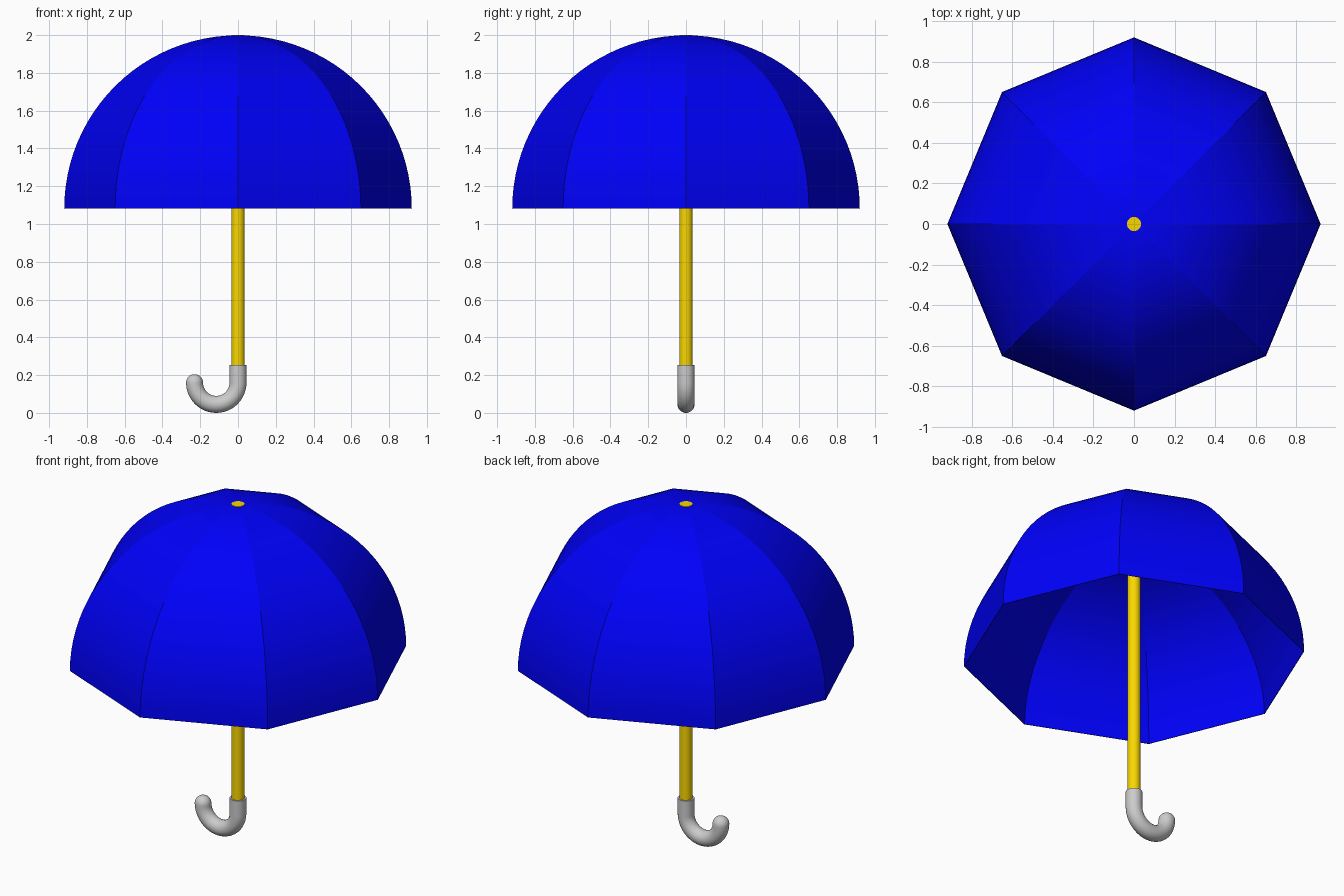
import bpy, bmesh
from math import sin, cos, pi, radians
from mathutils import Vector

if "Cube" in bpy.data.objects:
    bpy.data.objects.remove(bpy.data.objects["Cube"])


def material(name, rgb):
    m = bpy.data.materials.new(name)
    m.diffuse_color = (*rgb, 1)
    m.use_nodes = True
    m.node_tree.nodes["Principled BSDF"].inputs["Base Color"].default_value = m.diffuse_color
    return m


def finish(name, bm, mat=None):
    bmesh.ops.recalc_face_normals(bm, faces=bm.faces)
    me = bpy.data.meshes.new(name)
    bm.to_mesh(me)
    bm.free()
    ob = bpy.data.objects.new(name, me)
    bpy.context.collection.objects.link(ob)
    if mat:
        me.materials.append(mat)
    bpy.ops.object.select_all(action='DESELECT')
    bpy.context.view_layer.objects.active = ob
    ob.select_set(True)
    bpy.ops.object.shade_smooth_by_angle(angle=radians(30), keep_sharp_edges=True)
    return ob


def bridge(bm, a, b):
    n = len(a)
    for i in range(n):
        bm.faces.new((a[i], a[(i + 1) % n], b[(i + 1) % n], b[i]))


blue = material("canopy_blue", (0.0, 0.0, 0.95))
yellow = material("shaft_yellow", (0.95, 0.68, 0.0))

# Canopy: eight-panel dome with a flatter inner dome, joined at a thin rim
RIM_Z, STEPS, SIDES = 1.081, 24, 8
bm = bmesh.new()
rims = []
for radius, rise in ((0.92, 0.918), (0.917, 0.79)):
    prev = None
    for s in range(STEPS):
        t = s / STEPS * pi / 2
        r, z = radius * cos(t), RIM_Z + rise * sin(t)
        ring = [bm.verts.new((r * cos(k * pi / 4), r * sin(k * pi / 4), z)) for k in range(SIDES)]
        if prev:
            bridge(bm, prev, ring)
        else:
            rims.append(ring)
        prev = ring
    apex = bm.verts.new((0, 0, RIM_Z + rise))
    for k in range(SIDES):
        bm.faces.new((prev[k], prev[(k + 1) % SIDES], apex))
bridge(bm, *rims)
# Crisp seams between the panels
for e in bm.edges:
    if abs(e.verts[0].co.z - e.verts[1].co.z) > 1e-5:
        e.smooth = False
finish("canopy", bm, blue)

# Shaft: from inside the handle up through the canopy tip
bm = bmesh.new()
bmesh.ops.create_cone(bm, cap_ends=True, segments=32, radius1=0.035, radius2=0.035, depth=1.8)
bmesh.ops.translate(bm, verts=bm.verts, vec=(0, 0, 1.1))
finish("shaft", bm, yellow)

# Handle: round bar swept along a J, with a rounded tip
BAR, BEND, CZ, SIDES = 0.045, 0.115, 0.16, 32
stations = [(Vector((0, 0, 0.253)), 0.0, BAR)]
for i in range(25):
    a = pi * i / 24
    stations.append((Vector((-BEND + BEND * cos(a), 0, CZ - BEND * sin(a))), a, BAR))
for i in range(8):
    t = (i + 1) / 9 * pi / 2
    stations.append((Vector((-2 * BEND, 0, CZ + BAR * sin(t))), pi, BAR * cos(t)))
bm = bmesh.new()
prev = None
for centre, a, r in stations:
    out = Vector((cos(a), 0, -sin(a)))
    ring = [bm.verts.new(centre + out * r * cos(u) + Vector((0, r * sin(u), 0)))
            for u in (2 * pi * k / SIDES for k in range(SIDES))]
    if prev:
        bridge(bm, prev, ring)
    else:
        bm.faces.new(ring)
    prev = ring
bm.faces.new(prev)
finish("handle", bm)
